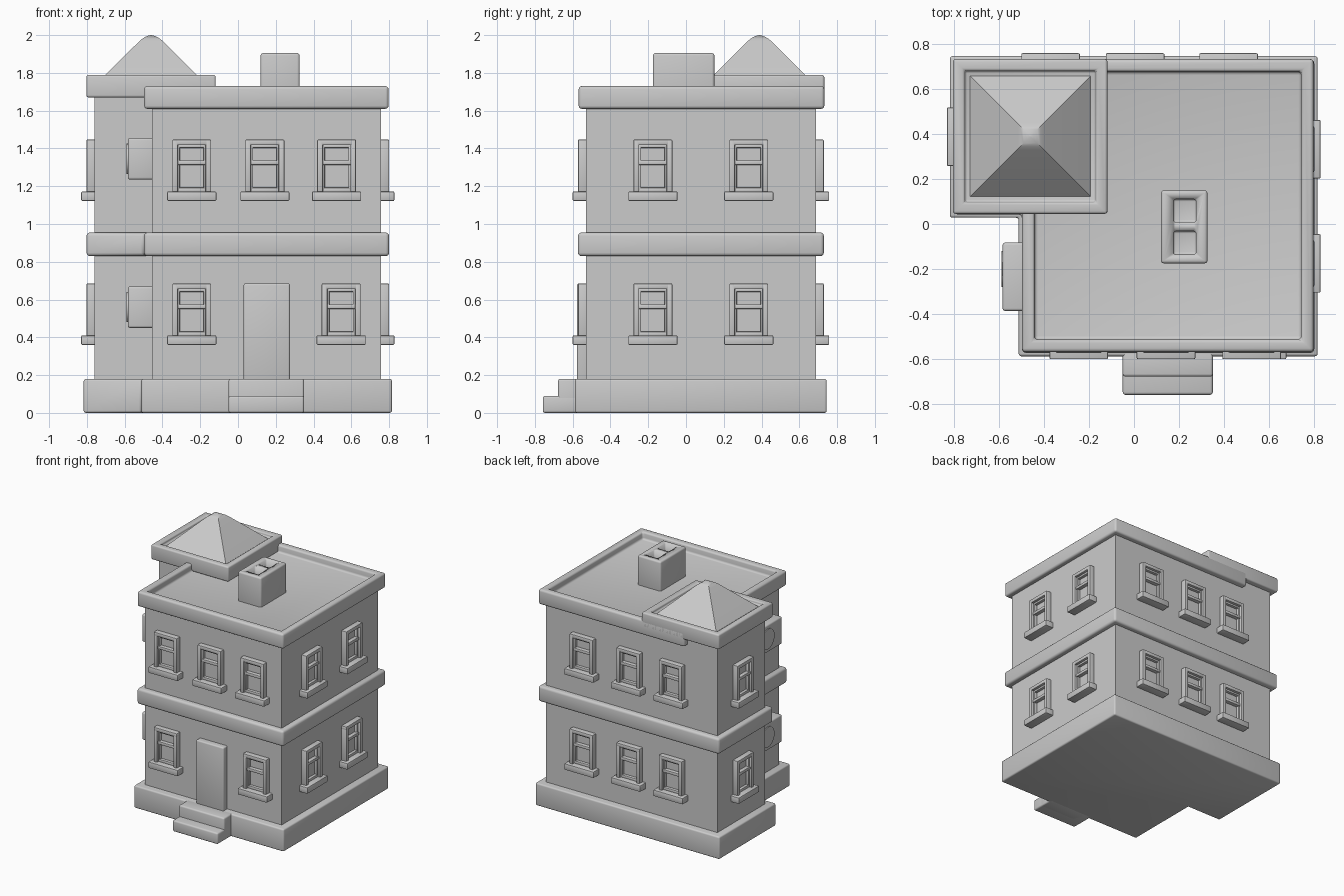
import bpy, bmesh, math
from mathutils import Matrix, Vector

if "Cube" in bpy.data.objects:
    bpy.data.objects.remove(bpy.data.objects["Cube"])


def finish(name, bm, bevel=0.0, segments=3):
    bmesh.ops.recalc_face_normals(bm, faces=bm.faces)
    me = bpy.data.meshes.new(name)
    bm.to_mesh(me)
    bm.free()
    ob = bpy.data.objects.new(name, me)
    bpy.context.collection.objects.link(ob)
    bpy.ops.object.select_all(action='DESELECT')
    ob.select_set(True)
    bpy.context.view_layer.objects.active = ob
    if bevel:
        m = ob.modifiers.new("bevel", 'BEVEL')
        m.width, m.segments = bevel, segments
        m.limit_method = 'ANGLE'
        bpy.ops.object.modifier_apply(modifier=m.name)
    bpy.ops.object.shade_smooth_by_angle(angle=math.radians(35))
    return ob


def add_box(bm, x, y, z):
    c = Vector(((x[0] + x[1]) / 2, (y[0] + y[1]) / 2, (z[0] + z[1]) / 2))
    s = (x[1] - x[0], y[1] - y[0], z[1] - z[0])
    return bmesh.ops.create_cube(bm, size=1, matrix=Matrix.Translation(c) @ Matrix.Diagonal((*s, 1)))


def box(name, x, y, z, bevel=0.01):
    bm = bmesh.new()
    add_box(bm, x, y, z)
    return finish(name, bm, bevel)


def l_prism(name, grow, z0, z1, bevel):
    """L-shaped storey footprint, grown outward from the wall line."""
    g = grow
    pts = [(-.455 - g, -.53 - g), (.758 + g, -.53 - g), (.758 + g, .688 + g),
           (-.76 - g, .688 + g), (-.76 - g, .085 - g), (-.455 - g, .085 - g)]
    bm = bmesh.new()
    f = bm.faces.new([bm.verts.new((x, y, z0)) for x, y in pts])
    r = bmesh.ops.extrude_face_region(bm, geom=[f])
    for v in r["geom"]:
        if isinstance(v, bmesh.types.BMVert):
            v.co.z = z1
    return finish(name, bm, bevel)


def tray(name, x, y, z, rim, depth, bevel):
    """Box with a sunken top, leaving a raised rim."""
    bm = bmesh.new()
    add_box(bm, x, y, z)
    bm.normal_update()
    top = max(bm.faces, key=lambda f: f.calc_center_median().z)
    bmesh.ops.inset_region(bm, faces=[top], thickness=rim)
    r = bmesh.ops.extrude_face_region(bm, geom=[top])
    for v in r["geom"]:
        if isinstance(v, bmesh.types.BMVert):
            v.co.z -= depth
    if top.is_valid:
        bm.faces.remove(top)
    return finish(name, bm, bevel)


# Plinth, walls, storey band
l_prism("plinth", .057, 0, .18, .012)
l_prism("lower_walls", 0, .15, .88, 0)
l_prism("upper_walls", 0, .92, 1.65, 0)
l_prism("storey_band", .042, .83, .955, .018)
box("tower_wall_top", (-.76, -.15), (.085, .688), (1.6, 1.7), 0)

# Main roof with parapet, tower cap
tray("parapet_roof", (-.497, .797), (-.568, .732), (1.61, 1.73), .078, .06, .016)
tray("tower_cap", (-.803, -.118), (.045, .732), (1.67, 1.79), .073, .025, .012)

# Tower pyramid with rounded tip
bm = bmesh.new()
rings = []
for h, z in [(.272, 1.76), (.06, 1.97), (.045, 1.982), (.03, 1.991), (.015, 1.997), (.003, 2.0)]:
    rings.append([bm.verts.new((-.46 + sx * h, .389 + sy * h, z))
                  for sx, sy in ((-1, -1), (1, -1), (1, 1), (-1, 1))])
for a, b in zip(rings, rings[1:]):
    for i in range(4):
        j = (i + 1) % 4
        bm.faces.new((a[i], a[j], b[j], b[i]))
bm.faces.new(rings[0])
bm.faces.new(rings[-1])
finish("tower_pyramid", bm)

# Chimney with two flues
chimney = box("chimney", (.12, .326), (-.175, .15), (1.62, 1.905), .013)
bm = bmesh.new()
for y in ((-.135, -.032), (.008, .11)):
    add_box(bm, (.175, .275), y, (1.83, 2.0))
cutter = finish("flue_cutter", bm, .01)
cutter.hide_render = True
m = chimney.modifiers.new("flues", 'BOOLEAN')
m.operation, m.object, m.solver = 'DIFFERENCE', cutter, 'EXACT'
bpy.context.view_layer.objects.active = chimney
bpy.ops.object.modifier_apply(modifier=m.name)
bpy.data.objects.remove(cutter)

# Door and entrance steps
box("door", (.03, .275), (-.577, -.5), (.17, .685), .01)
box("lower_step", (-.05, .35), (-.758, -.55), (0, .09), .012)
box("upper_step", (-.05, .35), (-.677, -.55), (0, .18), .012)

# Window master: outward is -y, origin on the wall at the sill's underside
bm = bmesh.new()
add_box(bm, (-.13, .13), (-.07, .03), (0, .05))              # sill
for s in (-1, 1):
    a, b = sorted((s * .103, s * .073))
    add_box(bm, (a, b), (-.042, .02), (.04, .325))           # jamb
    a, b = sorted((s * .08, s * .062))
    add_box(bm, (a, b), (-.022, .02), (.05, .3))             # sash stile
add_box(bm, (-.103, .103), (-.042, .02), (.295, .325))       # head
add_box(bm, (-.08, .08), (-.022, .02), (.28, .3))            # top rail
add_box(bm, (-.08, .08), (-.03, .02), (.19, .215))           # meeting rail
add_box(bm, (-.08, .08), (-.022, .02), (.045, .07))          # bottom rail
master = finish("window", bm, .006, 2)


def window(name, x, y, z, turn):
    ob = master.copy()
    ob.name = name
    ob.location = (x, y, z)
    ob.rotation_euler.z = math.radians(turn)
    bpy.context.collection.objects.link(ob)


# Windows on every wall, both floors
for floor, z in (("lower", .36), ("upper", 1.122)):
    for x in ((-.245, .546) if floor == "lower" else (-.245, .142, .522)):
        window(floor + "_front_window", x, -.53, z, 0)
    for y in (-.175, .332):
        window(floor + "_right_window", .758, y, z, 90)
    for x in (-.37, .005, .42):
        window(floor + "_back_window", x, .688, z, 180)
    window(floor + "_tower_window", -.76, .387, z, -90)
bpy.data.objects.remove(master)

# Wall-mounted cooling units with fan discs
for z in (.56, 1.345):
    box("cooling_unit", (-.583, -.44), (-.386, -.082), (z - .11, z + .11), .012)
    bm = bmesh.new()
    bmesh.ops.create_cone(bm, cap_ends=True, segments=32, radius1=.08, radius2=.08, depth=.02,
                          matrix=Matrix.Translation((-.579, -.2, z)) @ Matrix.Rotation(math.pi / 2, 4, 'Y'))
    finish("fan_disc", bm)
